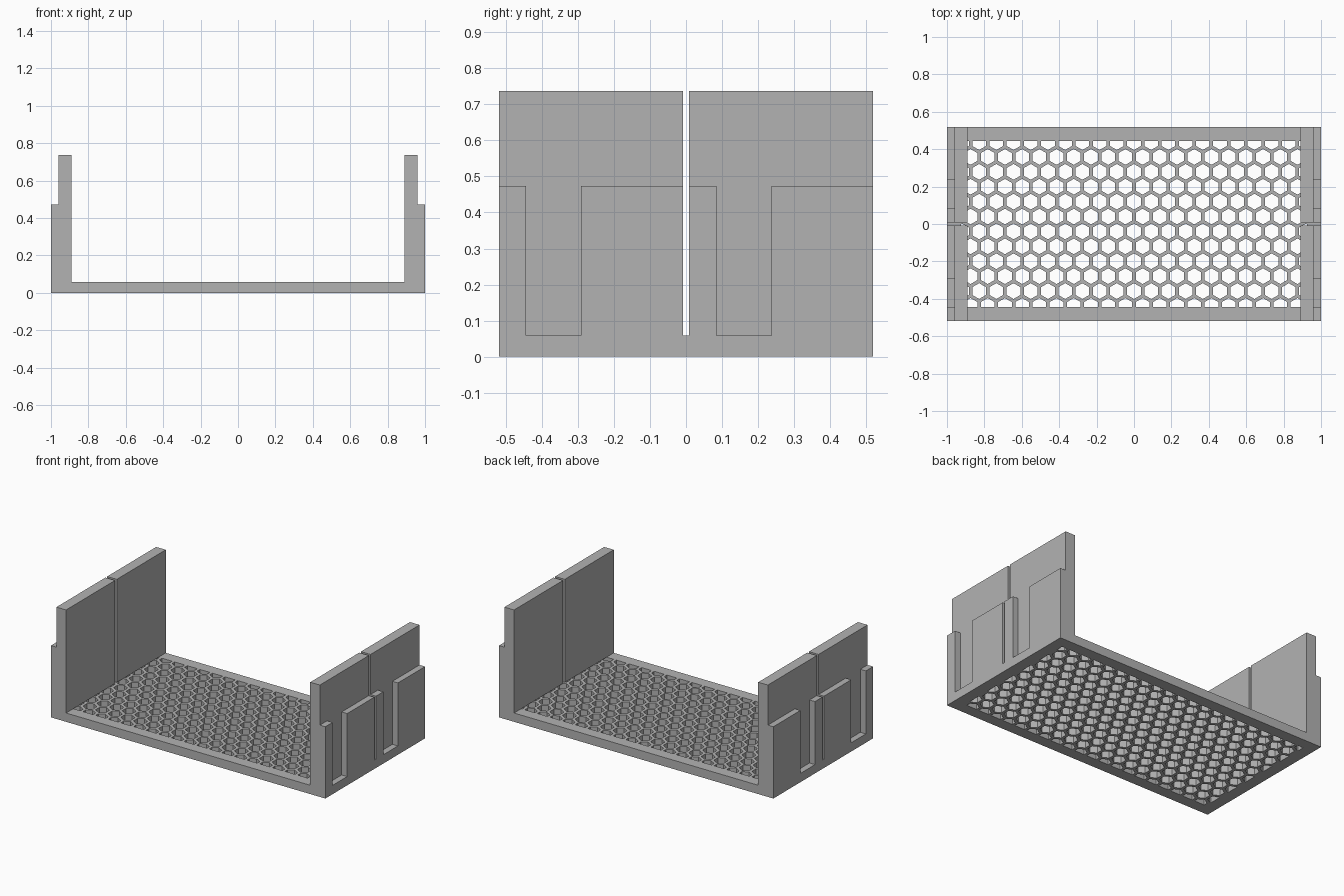
import bpy, bmesh, math
from mathutils import Vector

cube = bpy.data.objects.get("Cube")
if cube:
    bpy.data.objects.remove(cube, do_unlink=True)

# Main dimensions
HALF_X, HALF_Y = 1.0, 0.519
FLOOR, LOW, HIGH = 0.058, 0.473, 0.737
STEP_X, INNER_X = 0.96, 0.89
SLIT = 0.009
PITCH, WEB = 0.092, 0.019
RIM = 0.075

grey = bpy.data.materials.new("plain_grey")
grey.use_nodes = True
grey.diffuse_color = (0.45, 0.45, 0.45, 1)
grey.node_tree.nodes["Principled BSDF"].inputs["Base Color"].default_value = (0.45, 0.45, 0.45, 1)


def finish(name, bm):
    bmesh.ops.recalc_face_normals(bm, faces=bm.faces)
    mesh = bpy.data.meshes.new(name)
    bm.to_mesh(mesh)
    bm.free()
    mesh.materials.append(grey)
    obj = bpy.data.objects.new(name, mesh)
    bpy.context.collection.objects.link(obj)
    return obj


def box(name, low, high):
    bm = bmesh.new()
    bmesh.ops.create_cube(bm, size=1)
    low, high = Vector(low), Vector(high)
    for v in bm.verts:
        v.co = (low + high) / 2 + v.co * (high - low)
    return finish(name, bm)


def hex_cutter():
    """Staggered hexagons, trimmed to the rim and extruded through the floor."""
    bm = bmesh.new()
    radius = (PITCH - WEB) / math.sqrt(3)
    row_step = PITCH * math.sqrt(3) / 2
    for row in range(12):
        y = (row - 5.5) * row_step
        shift = 0 if row % 2 else PITCH / 2
        for col in range(-12, 13):
            x = col * PITCH + shift
            corners = [math.radians(30 + 60 * k) for k in range(6)]
            bm.faces.new([bm.verts.new((x + radius * math.cos(a), y + radius * math.sin(a), -0.05))
                          for a in corners])
    for normal, reach in (((1, 0, 0), HALF_X), ((-1, 0, 0), HALF_X),
                          ((0, 1, 0), HALF_Y), ((0, -1, 0), HALF_Y)):
        geom = bm.verts[:] + bm.edges[:] + bm.faces[:]
        bmesh.ops.bisect_plane(bm, geom=geom, plane_co=Vector(normal) * (reach - RIM),
                               plane_no=normal, clear_outer=True)
    top = bmesh.ops.extrude_face_region(bm, geom=bm.faces[:], use_keep_orig=True)
    bmesh.ops.translate(bm, vec=(0, 0, FLOOR + 0.1),
                        verts=[g for g in top["geom"] if isinstance(g, bmesh.types.BMVert)])
    return finish("hex_cutter", bm)


# Perforated floor
floor = box("honeycomb_floor", (-HALF_X, -HALF_Y, 0), (HALF_X, HALF_Y, FLOOR))
cutter = hex_cutter()
cutter.hide_render = True
cut = floor.modifiers.new("holes", 'BOOLEAN')
cut.operation = 'DIFFERENCE'
cut.solver = 'EXACT'
cut.object = cutter
bpy.context.view_layer.objects.active = floor
bpy.ops.object.modifier_apply(modifier=cut.name)
bpy.data.objects.remove(cutter, do_unlink=True)

# End walls: tall inner slabs split by a slit, and low outer panels split by slots
slabs = [(-HALF_Y, -SLIT), (SLIT, HALF_Y)]
panels = [(-HALF_Y, -0.444), (-0.292, -SLIT), (SLIT, 0.085), (0.237, HALF_Y)]
for side, sign in (("left", 1), ("right", -1)):
    for label, spans, x0, x1, top in (("wall_slab", slabs, INNER_X, STEP_X, HIGH),
                                      ("outer_panel", panels, STEP_X, HALF_X, LOW)):
        xs = sorted((sign * x0, sign * x1))
        for i, (y0, y1) in enumerate(spans, 1):
            box(f"{side}_{label}_{i}", (xs[0], y0, FLOOR), (xs[1], y1, top))
